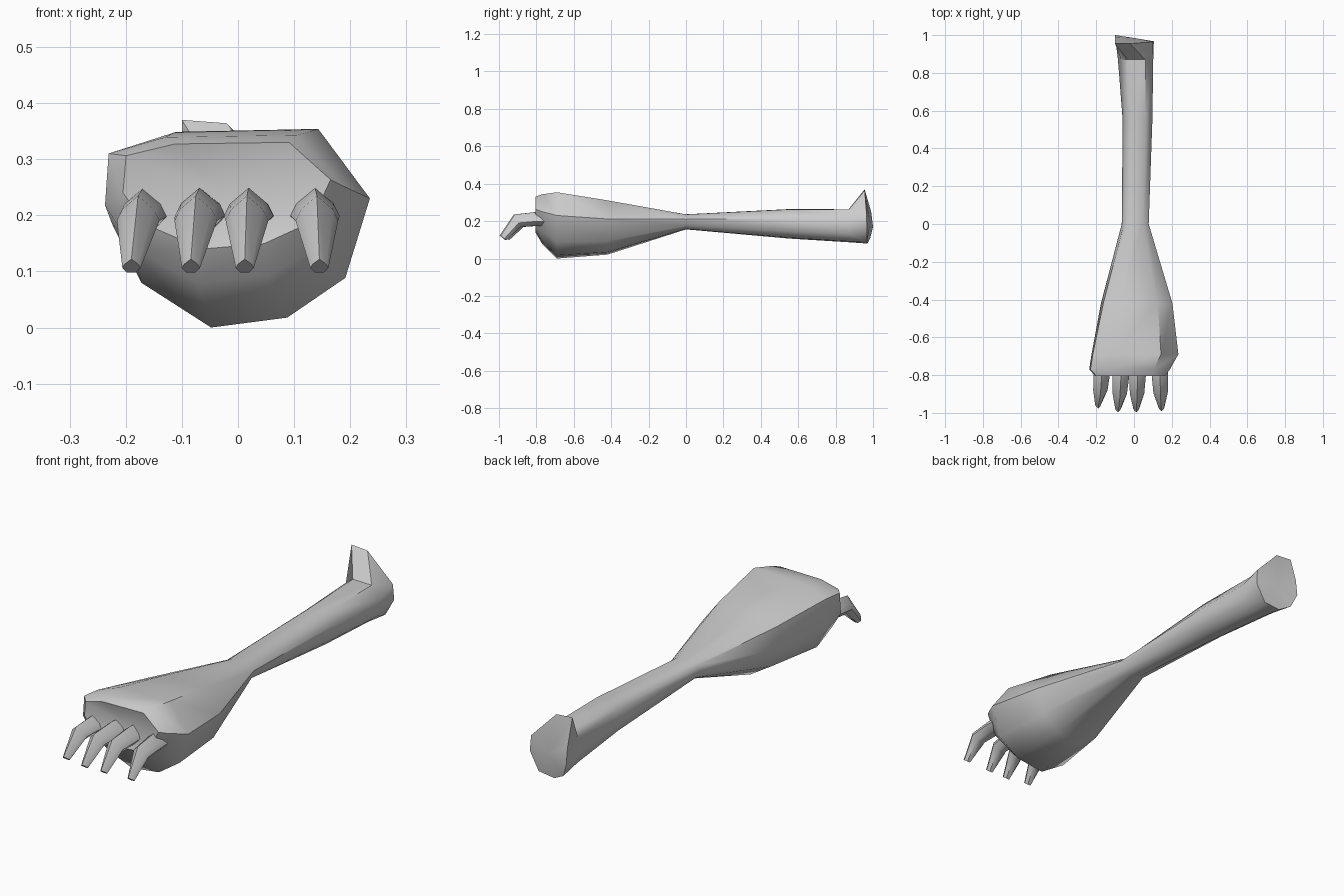
import bpy, bmesh, math
from mathutils import Vector

if "Cube" in bpy.data.objects:
    bpy.data.objects.remove(bpy.data.objects["Cube"])


def loft(name, rings, front=None, back=None, angle=50):
    """Skin equal-length rings and close both ends with fans."""
    bm = bmesh.new()
    rows = [[bm.verts.new(p) for p in r] for r in rings]
    n = len(rows[0])
    for a, b in zip(rows, rows[1:]):
        for i in range(n):
            j = (i + 1) % n
            bm.faces.new((a[i], a[j], b[j], b[i]))
    for row, ring, tip in ((rows[0], rings[0], front), (rows[-1], rings[-1], back)):
        c = bm.verts.new(tip or sum((Vector(p) for p in ring), Vector()) / n)
        for i in range(n):
            bm.faces.new((row[i], row[(i + 1) % n], c))
    bmesh.ops.recalc_face_normals(bm, faces=bm.faces)
    me = bpy.data.meshes.new(name)
    bm.to_mesh(me)
    bm.free()
    ob = bpy.data.objects.new(name, me)
    bpy.context.collection.objects.link(ob)
    bpy.ops.object.select_all(action='DESELECT')
    ob.select_set(True)
    bpy.context.view_layer.objects.active = ob
    bpy.ops.object.shade_smooth_by_angle(angle=math.radians(angle))
    return ob


# Paw cross-section, clockwise from the upper left, in a -1..1 box
PAW = [(-.5, .97), (.6, 1), (1, .3), (.81, -.5), (.36, -.9),
       (-.23, -1), (-.77, -.55), (-1, .05), (-.97, .75)]


def section(y, x0, x1, z0, z1, roundness):
    pts = []
    for u, w in PAW:
        d = math.hypot(u, w)
        u += (u / d - u) * roundness
        w += (w / d - w) * roundness
        pts.append((x0 + (u + 1) / 2 * (x1 - x0), y, z0 + (w + 1) / 2 * (z1 - z0)))
    return pts


# Paw and forearm: y, x range, z range, roundness
arm = [section(*s) for s in [
    (-.805, -.205, .165, .14, .33, 0),
    (-.77, -.237, .19, .08, .343, 0),
    (-.69, -.225, .235, 0, .354, 0),
    (-.42, -.175, .205, .02, .315, .2),
    (0, -.065, .08, .155, .24, .7),
    (.55, -.06, .10, .105, .272, .8),
    (.87, -.085, .105, .085, .272, .8),
]]
# Elbow end with the raised corner
arm.append([(-.10, .955, .37), (-.02, .955, .364), (.10, .965, .24),
            (.105, .967, .17), (.06, .968, .09), (-.02, .97, .08),
            (-.075, .985, .11), (-.10, 1, .17), (-.10, .99, .25)])
loft("paw_and_forearm", arm, front=(-.02, -.77, .235), back=(0, .985, .19))

# Claws: base x, tip x, y shift
CLAW = [(0, 1), (.75, .25), (1, -.35), (.5, -1), (-.5, -1), (-1, -.35), (-.75, .25)]
for k, (xb, xt, dy) in enumerate([(-.16, -.19, .02), (-.062, -.084, 0),
                                  (.022, .012, 0), (.134, .145, .005)]):
    rings = []
    # t along the claw, y and z centre, half width, half height, slope of the ring
    for t, y, z, hw, hh, lean in [(0, -.74, .21, .045, .035, 0),
                                  (.3, -.80, .212, .044, .037, 0),
                                  (.6, -.905, .202, .038, .033, -.5),
                                  (1, -.981, .11, .016, .012, -1.3)]:
        cx = xb + (xt - xb) * t
        rings.append([(cx + u * hw, y + dy + w * hh * lean, z + w * hh)
                      for u, w in CLAW])
    loft(f"claw_{k + 1}", rings)
